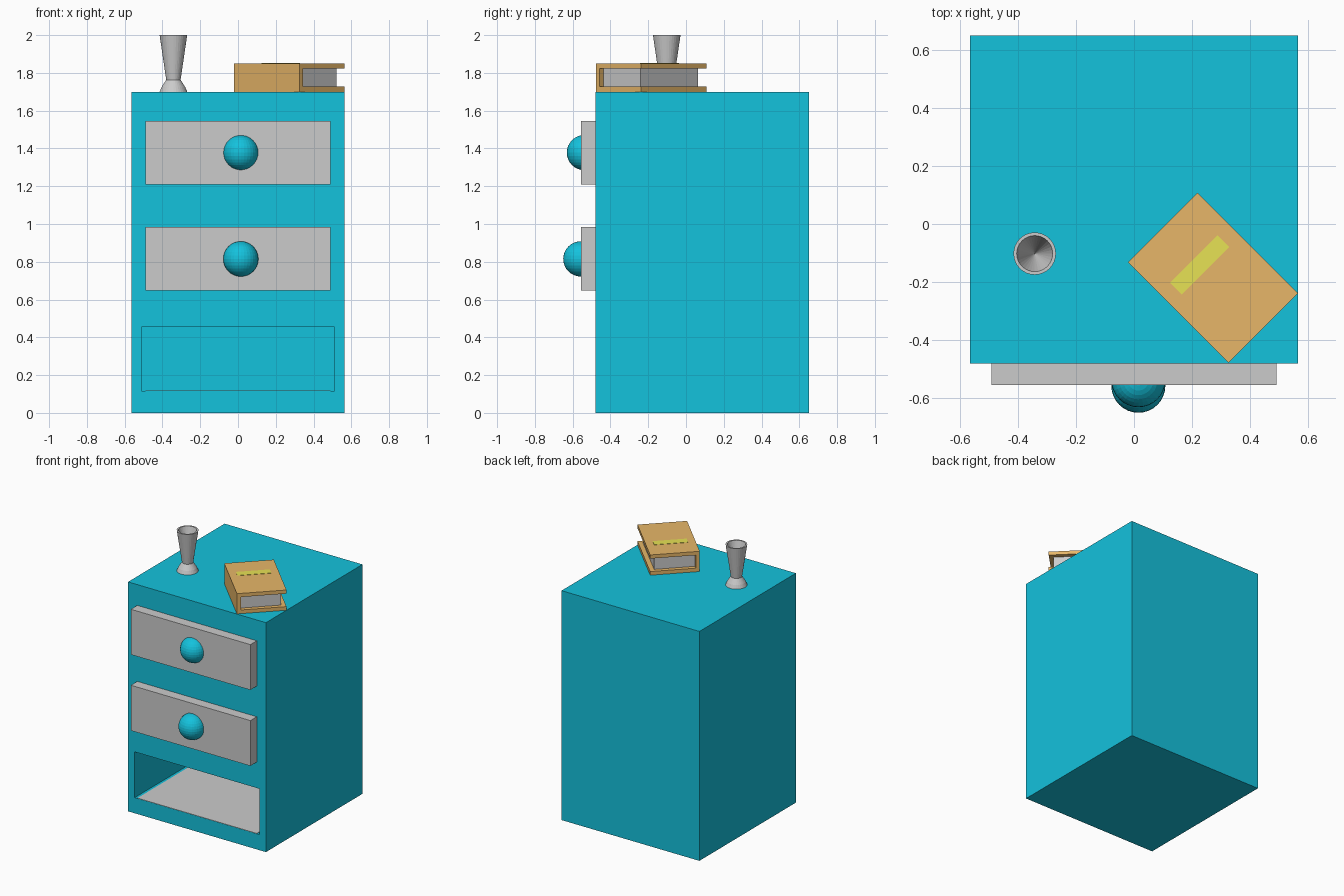
import bpy, bmesh, math
from mathutils import Matrix

if "Cube" in bpy.data.objects:
    bpy.data.objects.remove(bpy.data.objects["Cube"])


def material(name, rgb):
    m = bpy.data.materials.new(name)
    m.diffuse_color = (*rgb, 1)
    m.use_nodes = True
    m.node_tree.nodes["Principled BSDF"].inputs["Base Color"].default_value = m.diffuse_color
    return m


TEAL = material("teal_paint", (0.007, 0.54, 0.72))
BROWN = material("brown_cover", (0.8, 0.47, 0.14))
YELLOW = material("yellow_label", (0.8, 0.76, 0.09))


def finish(name, bm, mat=None, matrix=None):
    bmesh.ops.recalc_face_normals(bm, faces=bm.faces)
    me = bpy.data.meshes.new(name)
    bm.to_mesh(me)
    bm.free()
    ob = bpy.data.objects.new(name, me)
    bpy.context.collection.objects.link(ob)
    if mat:
        me.materials.append(mat)
    if matrix:
        ob.matrix_world = matrix
    return ob


def box_mesh(x, y, z):
    bm = bmesh.new()
    bmesh.ops.create_cube(bm, size=1)
    for v in bm.verts:
        v.co = [r[0] if c < 0 else r[1] for c, r in zip(v.co, (x, y, z))]
    return bm


def box(name, x, y, z, mat=None, matrix=None):
    return finish(name, box_mesh(x, y, z), mat, matrix)


# Cabinet body with an open niche pushed in from the front face
FRONT, BACK, TOP = -0.48, 0.65, 1.70
NICHE_BACK = 0.57
bm = box_mesh((-0.565, 0.565), (FRONT, BACK), (0, TOP))
bm.normal_update()
face = min(bm.faces, key=lambda f: f.calc_center_median().y)
bmesh.ops.inset_individual(bm, faces=[face], thickness=0.075)
for v in face.verts:
    v.co.z = 0.115 if v.co.z < 0.8 else 0.455
inner = bmesh.ops.extrude_discrete_faces(bm, faces=[face])["faces"][0]
for v in inner.verts:
    v.co.y = NICHE_BACK
finish("cabinet_body", bm, TEAL)

# Grey floor panel inside the niche
box("niche_floor", (-0.489, 0.489), (FRONT + 0.001, NICHE_BACK - 0.001), (0.113, 0.118))

# Two drawer fronts with round knobs
for label, z, knob_y in (("upper", 1.378, -0.538), ("lower", 0.815, -0.557)):
    box(label + "_drawer_front", (-0.49, 0.49), (-0.555, FRONT + 0.01),
        (z - 0.168, z + 0.168))
    bm = bmesh.new()
    bmesh.ops.create_uvsphere(bm, u_segments=32, v_segments=16, radius=0.093)
    finish(label + "_knob", bm, TEAL, Matrix.Translation((0.015, knob_y, z)))

# Vase: lathe an outer wall, rim and hollow inner cone
profile = [(0, 0), (0.073, 0), (0.062, 0.026), (0.038, 0.063),
           (0.073, 0.30), (0.062, 0.30), (0, 0.08)]
bm = bmesh.new()
verts = [bm.verts.new((r, 0, z)) for r, z in profile]
edges = [bm.edges.new(p) for p in zip(verts, verts[1:])]
bmesh.ops.spin(bm, geom=verts + edges, cent=(0, 0, 0), axis=(0, 0, 1),
               angle=math.tau, steps=32)
bmesh.ops.remove_doubles(bm, verts=bm.verts, dist=0.0005)
finish("vase", bm, None, Matrix.Translation((-0.342, -0.102, TOP)))

# Book lying at 45 degrees: local x runs from spine to fore edge
place = Matrix.Translation((0.272, -0.185, TOP)) @ Matrix.Rotation(math.radians(45), 4, "Z")
U, V, H, T = 0.169, 0.245, 0.15, 0.027

# Covers and spine as one bent C profile
outline = [(-U, 0), (U, 0), (U, T), (-U + T, T),
           (-U + T, H - T), (U, H - T), (U, H), (-U, H)]
bm = bmesh.new()
side = bm.faces.new([bm.verts.new((x, -V, z)) for x, z in outline])
ext = bmesh.ops.extrude_face_region(bm, geom=[side])["geom"]
bmesh.ops.translate(bm, vec=(0, 2 * V, 0),
                    verts=[g for g in ext if isinstance(g, bmesh.types.BMVert)])
finish("book_cover", bm, BROWN, place)

box("book_pages", (-U + T, U - 0.032), (-V + 0.03, V - 0.03), (T, H - T), None, place)

# Plain strip on the top cover
box("book_label_strip", (-0.117, 0.115), (0.035, 0.093), (H - 0.002, H + 0.002), YELLOW,
    place)
